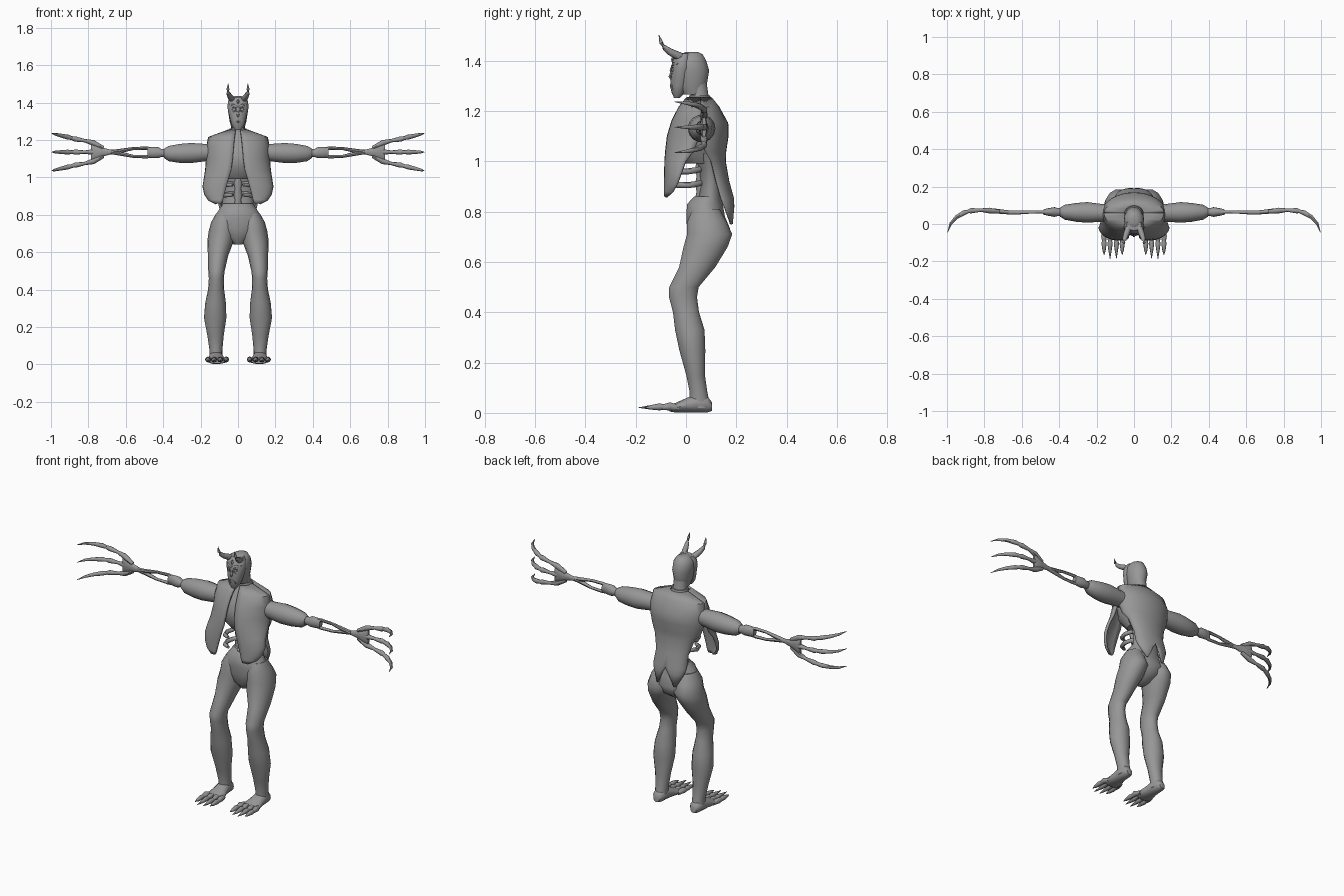
import bpy, math
from mathutils import Vector

SKIN = bpy.data.materials.new("plain_grey")
SKIN.diffuse_color = (0.31, 0.31, 0.31, 1)


def make(name, verts, faces, mirror=False, thick=0.0, angle=45):
    me = bpy.data.meshes.new(name)
    me.from_pydata([tuple(v) for v in verts], [], faces)
    me.materials.append(SKIN)
    ob = bpy.data.objects.new(name, me)
    bpy.context.collection.objects.link(ob)
    bpy.ops.object.select_all(action='DESELECT')
    ob.select_set(True)
    bpy.context.view_layer.objects.active = ob
    # consistent outward normals
    bpy.ops.object.mode_set(mode='EDIT')
    bpy.ops.mesh.select_all(action='SELECT')
    bpy.ops.mesh.normals_make_consistent(inside=False)
    bpy.ops.object.mode_set(mode='OBJECT')
    bpy.ops.object.shade_smooth_by_angle(angle=math.radians(angle))
    if mirror:
        m = ob.modifiers.new("mirror", 'MIRROR')
        m.merge_threshold = 0.0005
    if thick:
        s = ob.modifiers.new("thickness", 'SOLIDIFY')
        s.thickness = thick
        s.offset = 0
    return ob


def skin_rings(rings):
    n = len(rings[0])
    verts = [v for r in rings for v in r]
    faces = [(i * n + j, i * n + (j + 1) % n, (i + 1) * n + (j + 1) % n, (i + 1) * n + j)
             for i in range(len(rings) - 1) for j in range(n)]
    faces.append(tuple(range(n))[::-1])
    faces.append(tuple(range(len(verts) - n, len(verts))))
    return verts, faces


def loft(name, axis, rows, mirror=False, n=14):
    """Rows: position along axis, two centre coordinates, two radii."""
    rings = []
    for p, a, b, ra, rb in rows:
        ring = []
        for j in range(n):
            t = 2 * math.pi * j / n
            u, v = a + ra * math.cos(t), b + rb * math.sin(t)
            ring.append({'z': (u, v, p), 'x': (p, u, v), 'y': (u, p, v)}[axis])
        rings.append(ring)
    return make(name, *skin_rings(rings), mirror=mirror)


def tube(name, pts, radii, mirror=True, n=8):
    """Round tube through points with a radius at each."""
    pts = [Vector(p) for p in pts]
    rings = []
    for i, p in enumerate(pts):
        d = (pts[min(i + 1, len(pts) - 1)] - pts[max(i - 1, 0)]).normalized()
        ref = Vector((0, 0, 1)) if abs(d.z) < 0.85 else Vector((1, 0, 0))
        u = d.cross(ref).normalized()
        w = d.cross(u)
        rings.append([p + radii[i] * (u * math.cos(2 * math.pi * j / n) + w * math.sin(2 * math.pi * j / n))
                      for j in range(n)])
    return make(name, *skin_rings(rings), mirror=mirror)


def sheet(name, rows, thick=0.012, cols=8):
    """Cloth panel. Rows: z, inner x, inner y, outer x, outer y."""
    verts = []
    for z, xi, yi, xo, yo in rows:
        for j in range(cols + 1):
            t = math.pi / 2 * j / cols
            verts.append((xi + (xo - xi) * math.sin(t), yi + (yo - yi) * (1 - math.cos(t)), z))
    w = cols + 1
    faces = [(i * w + j, i * w + j + 1, (i + 1) * w + j + 1, (i + 1) * w + j)
             for i in range(len(rows) - 1) for j in range(cols)]
    return make(name, verts, faces, mirror=True, thick=thick)


# Legs and feet
loft("leg", 'z', [
    (0.02, .118, .055, .034, .045), (0.08, .118, .050, .035, .036), (0.15, .120, .038, .043, .038),
    (0.25, .122, .025, .060, .053), (0.33, .120, .015, .055, .060), (0.40, .117, .000, .043, .053),
    (0.46, .116, -.012, .040, .057), (0.50, .115, -.008, .044, .060), (0.58, .107, .045, .054, .074),
    (0.66, .093, .078, .071, .090), (0.71, .083, .094, .074, .092), (0.76, .078, .083, .066, .080),
    (0.81, .070, .080, .045, .055)], mirror=True)
loft("foot", 'y', [
    (0.103, .118, .025, .018, .018), (0.085, .118, .034, .032, .033), (0.04, .118, .038, .037, .038),
    (0.0, .116, .030, .042, .029), (-.04, .114, .021, .052, .020), (-.065, .113, .018, .048, .013)],
    mirror=True)
for x, tip in ((.063, -.165), (.094, -.185), (.128, -.188), (.160, -.165)):
    bx = .113 + (x - .113) * .8
    tube("toe", [(bx, -.03, .020), (x, -.065, .026), (x, -.092, .022)], [.012, .016, .011])
    tube("toe_claw", [(x, -.08, .023), (x, -.105, .024), (x, -.14, .022), (x, tip, .021)],
         [.009, .014, .009, .001])

# Pelvis, waist and chest
loft("pelvis", 'z', [
    (0.64, 0, .070, .020, .030), (0.68, 0, .085, .080, .075), (0.73, 0, .090, .135, .087),
    (0.78, 0, .078, .132, .078), (0.83, 0, .075, .100, .072), (0.86, 0, .088, .080, .055)], n=18)
loft("waist", 'z', [
    (0.82, 0, .095, .085, .052), (0.90, 0, .100, .080, .042), (0.97, 0, .098, .090, .045),
    (1.03, 0, .090, .115, .060)], n=18)
loft("chest", 'z', [
    (0.99, 0, .065, .085, .070), (1.05, 0, .050, .125, .105), (1.12, 0, .050, .145, .105),
    (1.18, 0, .058, .145, .082), (1.215, 0, .060, .120, .062), (1.245, 0, .058, .050, .045)], n=18)
tube("spine", [(0, .06, z) for z in (.82, .85, .88, .91, .94, .97, 1.0)],
     [.018, .024, .018, .024, .018, .024, .018], mirror=False)
for z in (.905, .96):
    tube("rib", [(.02, .065, z + .01), (.06, .045, z + .005), (.075, .01, z), (.062, -.03, z),
                 (.028, -.048, z)], [.011, .012, .012, .012, .008])

# Open vest with hanging front flaps and a tailed back
sheet("vest_front", [
    (1.25, .012, .005, .050, .058), (1.212, .018, -.025, .155, .060), (1.16, .023, -.052, .164, .060),
    (1.10, .028, -.070, .165, .055), (1.04, .036, -.077, .170, .030), (1.0, .048, -.080, .176, .000),
    (0.95, .062, -.081, .184, -.018), (0.91, .073, -.082, .175, -.032), (0.88, .080, -.082, .155, -.050),
    (0.86, .088, -.082, .115, -.075)])
sheet("vest_back", [
    (1.25, 0, .098, .050, .058), (1.212, 0, .128, .155, .060), (1.15, 0, .162, .164, .060),
    (1.10, 0, .163, .163, .062), (1.04, 0, .154, .145, .075), (1.0, 0, .152, .118, .098),
    (0.92, 0, .166, .095, .118), (0.85, 0, .185, .098, .138), (0.82, .018, .186, .090, .150),
    (0.75, .050, .180, .056, .176)])

# Arms
loft("upper_arm", 'x', [
    (.13, .060, 1.135, .045, .046), (.18, .060, 1.132, .048, .048), (.25, .062, 1.130, .055, .055),
    (.31, .062, 1.128, .050, .052), (.37, .063, 1.127, .040, .042), (.395, .063, 1.128, .024, .026)],
    mirror=True)
loft("elbow", 'x', [
    (.38, .064, 1.130, .020, .022), (.41, .064, 1.130, .022, .022), (.425, .064, 1.132, .026, .030),
    (.46, .064, 1.133, .020, .030), (.485, .064, 1.133, .014, .026)], mirror=True)
for s in (1, -1):
    tube("forearm_bone", [(.44, .064, 1.133 + s * .014), (.49, .064, 1.133 + s * .023),
                          (.56, .063, 1.133 + s * .021), (.62, .062, 1.134 + s * .009),
                          (.68, .062, 1.135)], [.012, .009, .008, .011, .011])
loft("palm", 'x', [
    (.63, .062, 1.135, .009, .013), (.68, .064, 1.135, .010, .013), (.73, .068, 1.135, .013, .026),
    (.77, .071, 1.135, .014, .044), (.785, .072, 1.135, .008, .045)], mirror=True)
# Three long fingers with hooked claws
for s, name in ((1, "upper_finger"), (0, "middle_finger"), (-1, "lower_finger")):
    z = 1.135
    tube(name, [(.72, .067, z + s * .022), (.775, .072, z + s * .050), (.82, .074, z + s * .061),
                (.87, .071, z + s * .070), (.89, .067, z + s * .075)], [.010, .015, .009, .014, .009])
    tube(name + "_claw", [(.88, .069, z + s * .073), (.91, .060, z + s * .080), (.95, .036, z + s * .089),
                          (.98, .002, z + s * .096), (.997, -.045, z + s * .101)],
         [.009, .013, .010, .007, .001])

# Neck and head
loft("neck", 'z', [(1.21, 0, .060, .050, .046), (1.25, 0, .056, .038, .036), (1.31, 0, .045, .038, .038)])
loft("collar", 'z', [(1.235, 0, .056, .052, .047), (1.262, 0, .054, .044, .042), (1.262, 0, .054, .036, .034)])
loft("skull", 'z', [
    (1.265, 0, .030, .035, .043), (1.30, 0, .022, .045, .060), (1.36, 0, .022, .054, .070),
    (1.40, 0, .018, .053, .062), (1.425, 0, .020, .038, .046), (1.434, 0, .024, .018, .024)], n=16)
# Bony face mask with sockets, nose and teeth
loft("face_mask", 'z', [
    (1.252, 0, -.036, .016, .012), (1.275, 0, -.030, .032, .028), (1.30, 0, -.026, .040, .036),
    (1.335, 0, -.020, .048, .040), (1.37, 0, -.016, .056, .042), (1.405, 0, -.012, .054, .040),
    (1.428, 0, -.006, .040, .028)], n=16)
ring = [(.024 + .014 * math.cos(a), -.051 + .010 * math.cos(a), 1.362 + .012 * math.sin(a))
        for a in [2 * math.pi * i / 12 for i in range(13)]]
tube("eye_socket_rim", ring, [.004] * 13, n=6)
loft("eye", 'y', [(-.045, .024, 1.362, .009, .008), (-.056, .024, 1.362, .006, .005),
                  (-.058, .024, 1.362, .001, .001)], mirror=True, n=10)
tube("nose", [(0, -.052, 1.365), (0, -.063, 1.335), (0, -.058, 1.325)], [.004, .007, .004], mirror=False)
tube("brow", [(.004, -.054, 1.376), (.026, -.050, 1.386), (.048, -.032, 1.388)], [.006, .006, .003])
tube("forehead_gem", [(0, -.050, 1.418), (0, -.053, 1.405), (0, -.054, 1.390)], [.001, .008, .001],
     mirror=False, n=4)
for x in (.004, .012, .020):
    y = -.060 + x * .35
    tube("tooth", [(x, y, 1.310), (x, y - .002, 1.298), (x, y + .004, 1.278)], [.003, .004, .002], n=6)

# Curved horns
tube("horn", [(.030, -.020, 1.415), (.038, -.045, 1.425), (.045, -.064, 1.435), (.052, -.084, 1.450),
              (.054, -.098, 1.470), (.052, -.108, 1.502)], [.016, .016, .014, .011, .008, .001])
